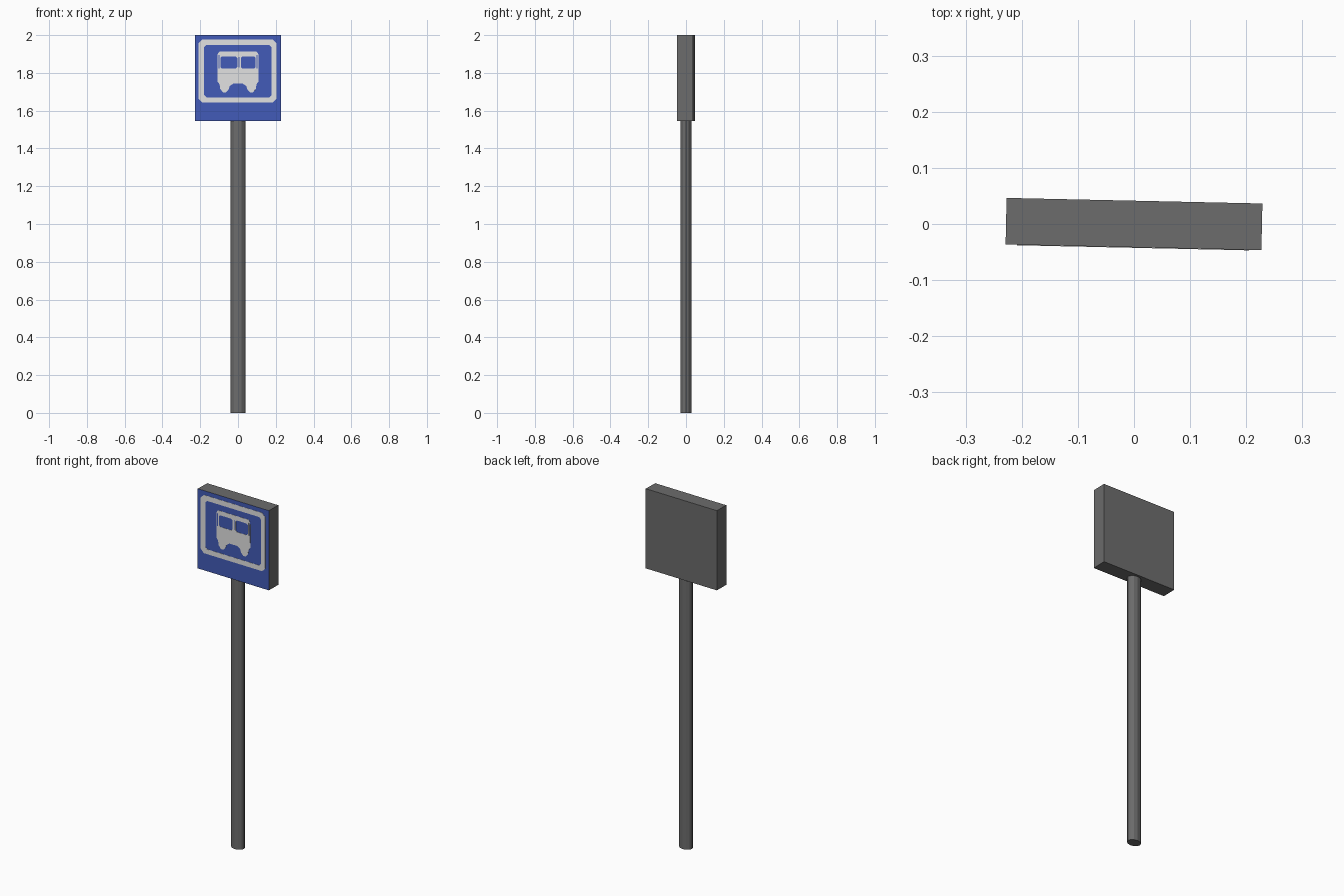
import bpy, bmesh, math
from mathutils import Matrix

if "Cube" in bpy.data.objects:
    bpy.data.objects.remove(bpy.data.objects["Cube"])

TURN = math.radians(-1.25)          # whole sign is turned slightly
W, D, Z0, Z1 = 0.456, 0.083, 1.545, 2.0


def material(name, rgb):
    m = bpy.data.materials.new(name)
    m.diffuse_color = (*rgb, 1)
    m.use_nodes = True
    m.node_tree.nodes["Principled BSDF"].inputs["Base Color"].default_value = m.diffuse_color
    return m


GREY = material("dark grey metal", (0.15, 0.15, 0.15))
BLUE = material("sign blue", (0.055, 0.105, 0.48))
WHITE = material("sign white", (0.76, 0.76, 0.76))


def add(name, mesh, *mats):
    ob = bpy.data.objects.new(name, mesh)
    for m in mats:
        mesh.materials.append(m)
    ob.rotation_euler.z = TURN
    bpy.context.collection.objects.link(ob)
    return ob


def from_bmesh(name, bm, *mats):
    mesh = bpy.data.meshes.new(name)
    bm.to_mesh(mesh)
    bm.free()
    return add(name, mesh, *mats)


def rect(x0, x1, z0, z1, c=0.0):
    """Rectangle outline with cut corners."""
    if not c:
        return [(x0, z0), (x1, z0), (x1, z1), (x0, z1)]
    return [(x0 + c, z0), (x1 - c, z0), (x1, z0 + c), (x1, z1 - c),
            (x1 - c, z1), (x0 + c, z1), (x0, z1 - c), (x0, z0 + c)]


def plate(name, outlines):
    """Thin white plate on the sign face; inner outlines become holes."""
    cu = bpy.data.curves.new(name, 'CURVE')
    cu.dimensions, cu.fill_mode, cu.extrude = '2D', 'BOTH', 0.001
    for pts in outlines:
        s = cu.splines.new('POLY')
        s.points.add(len(pts) - 1)
        for p, (x, z) in zip(s.points, pts):
            p.co = (x, z, 0, 1)
        s.use_cyclic_u = True
    tmp = bpy.data.objects.new(name + "_outline", cu)
    mesh = bpy.data.meshes.new_from_object(tmp)
    bpy.data.objects.remove(tmp)
    mesh.materials.clear()
    mesh.transform(Matrix.Translation((0, -D / 2, 0)) @ Matrix.Rotation(math.pi / 2, 4, 'X'))
    return add(name, mesh, WHITE)


# Oval post
bm = bmesh.new()
bmesh.ops.create_cone(bm, cap_ends=True, segments=12, radius1=1, radius2=1, depth=1,
                      matrix=Matrix.Translation((0, 0, Z0 / 2)) @ Matrix.Diagonal((0.039, 0.030, Z0, 1)))
from_bmesh("post", bm, GREY)

# Sign box, blue on its front only
bm = bmesh.new()
bmesh.ops.create_cube(bm, size=1, matrix=Matrix.Translation((0, 0, (Z0 + Z1) / 2))
                      @ Matrix.Diagonal((W, D, Z1 - Z0, 1)))
bm.normal_update()
for f in bm.faces:
    f.material_index = int(f.normal.y < -0.9)
from_bmesh("sign_box", bm, GREY, BLUE)

# White border frame
plate("border_frame", [rect(-0.208, 0.206, 1.643, 1.976, 0.02),
                       rect(-0.179, 0.179, 1.671, 1.947, 0.012)])

# Bus silhouette: half outline from roof to wheel arch, mirrored
CX = 0.001
half = [(0.098, 1.913), (0.108, 1.900), (0.109, 1.755), (0.098, 1.740), (0.094, 1.715),
        (0.080, 1.697), (0.064, 1.697), (0.050, 1.712), (0.044, 1.730), (0.026, 1.743)]
bus = [(CX + x, z) for x, z in half] + [(CX - x, z) for x, z in reversed(half)]
plate("bus_symbol", [
    bus,
    rect(-0.091, -0.003, 1.822, 1.888, 0.008),    # left window
    rect(0.016, 0.094, 1.822, 1.888, 0.008),      # right window
    rect(0.004, 0.009, 1.828, 1.885),             # centre pillar gap
    rect(-0.103, -0.098, 1.822, 1.895),           # left pillar gap
    rect(0.100, 0.105, 1.822, 1.895),             # right pillar gap
])
